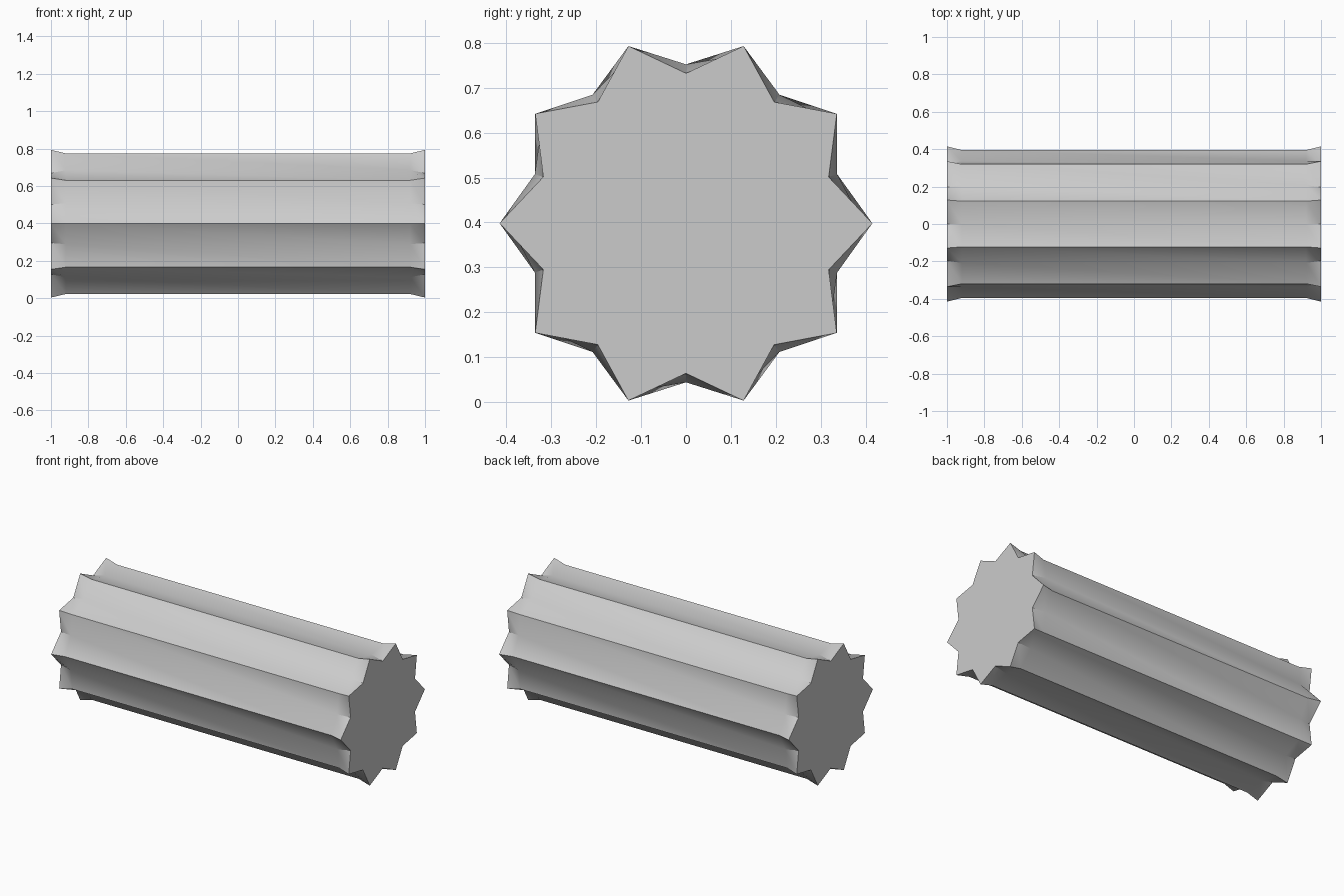
import bpy
import bmesh
from math import cos, sin, pi, radians

cube = bpy.data.objects.get("Cube")
if cube:
    bpy.data.objects.remove(cube, do_unlink=True)

POINTS = 10
CENTRE_Z = 0.398

# Plain grey material
grey = bpy.data.materials.new("light_grey")
grey.use_nodes = True
colour = (0.6, 0.6, 0.6, 1)
grey.diffuse_color = colour
grey.node_tree.nodes["Principled BSDF"].inputs["Base Color"].default_value = colour


def star_ring(bm, x, tip, valley):
    """Ring of alternating tips and valleys around the long axis."""
    ring = []
    for i in range(2 * POINTS):
        r = valley if i % 2 else tip
        a = i * pi / POINTS
        ring.append(bm.verts.new((x, r * cos(a), CENTRE_Z + r * sin(a))))
    return ring


# Fluted bar: shallow star along the middle, flaring to deep stars at the ends
bm = bmesh.new()
rings = [star_ring(bm, x, tip, valley) for x, tip, valley in (
    (-1, 0.415, 0.334), (-0.92, 0.395, 0.354),
    (0.92, 0.395, 0.354), (1, 0.415, 0.334))]

for k, (a, b) in enumerate(zip(rings, rings[1:])):
    for i in range(2 * POINTS):
        j = (i + 1) % (2 * POINTS)
        if k == 1:
            bm.faces.new((a[i], a[j], b[j], b[i]))
        else:
            # Flared ends are twisted quads, split along one diagonal
            bm.faces.new((a[i], a[j], b[j]))
            bm.faces.new((a[i], b[j], b[i]))

# Flat star caps
bm.faces.new(rings[0])
bm.faces.new(rings[-1])
bmesh.ops.recalc_face_normals(bm, faces=bm.faces)

mesh = bpy.data.meshes.new("fluted_bar")
bm.to_mesh(mesh)
bm.free()
mesh.materials.append(grey)
bar = bpy.data.objects.new("fluted_bar", mesh)
bpy.context.collection.objects.link(bar)

# Smooth valleys, sharp ridges
bpy.context.view_layer.objects.active = bar
bar.select_set(True)
bpy.ops.object.shade_smooth_by_angle(angle=radians(30))
